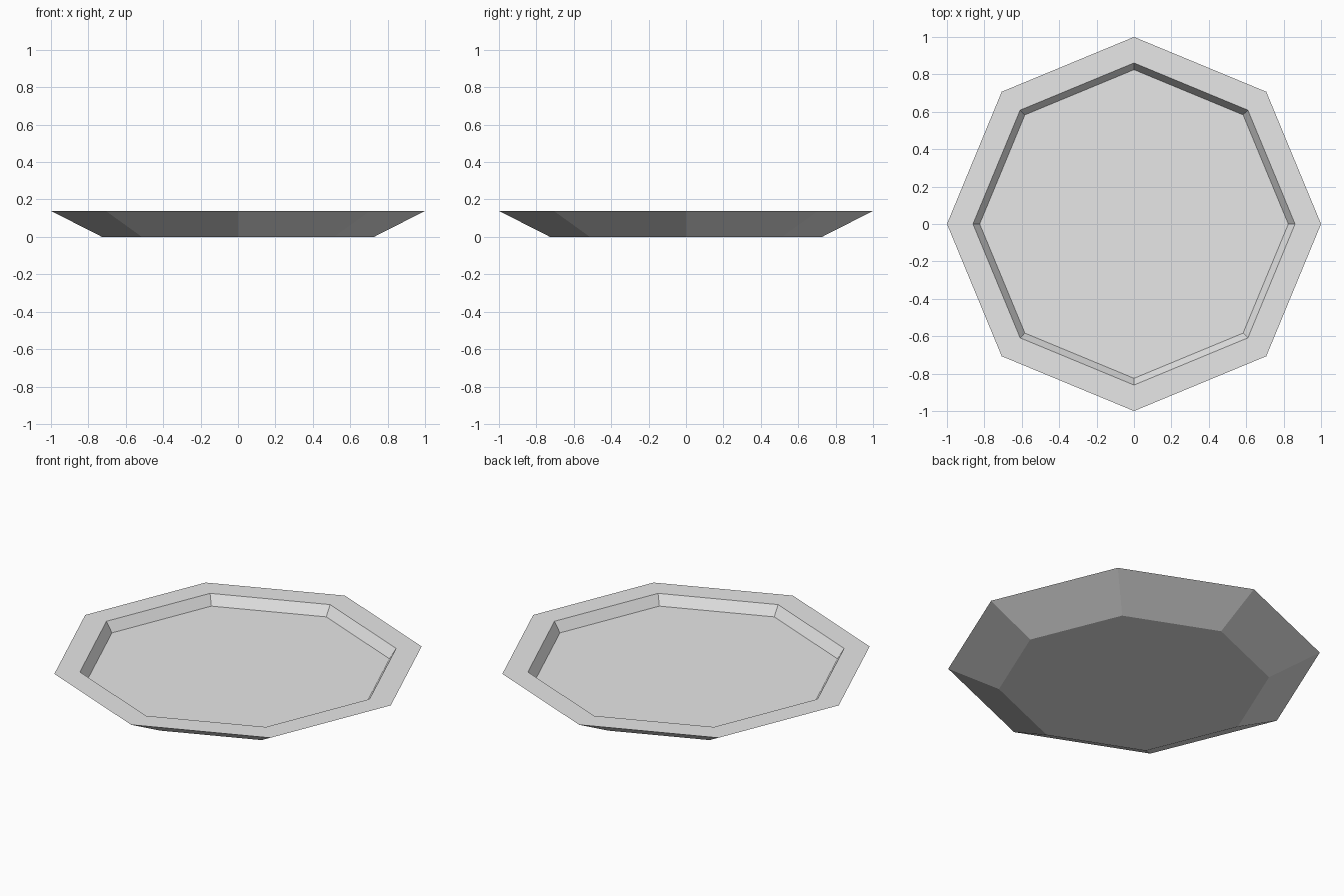
import bpy, bmesh, math

cube = bpy.data.objects.get("Cube")
if cube:
    bpy.data.objects.remove(cube, do_unlink=True)

SIDES = 8
# Profile (radius, height) from the foot, over the rim, down to the dish floor
PROFILE = [(0.727, 0.0), (1.0, 0.139), (0.861, 0.139), (0.825, 0.08)]

# Single grey material
grey = bpy.data.materials.new("light grey")
grey.use_nodes = True
colour = (0.8, 0.8, 0.8, 1.0)
grey.diffuse_color = colour
grey.node_tree.nodes["Principled BSDF"].inputs["Base Color"].default_value = colour

# Octagonal plate: stacked rings joined by flat quads
bm = bmesh.new()
rings = []
for radius, z in PROFILE:
    angles = [2 * math.pi * i / SIDES for i in range(SIDES)]
    rings.append([bm.verts.new((radius * math.cos(a), radius * math.sin(a), z)) for a in angles])
for low, high in zip(rings, rings[1:]):
    for i in range(SIDES):
        j = (i + 1) % SIDES
        bm.faces.new((low[i], low[j], high[j], high[i]))

# Underside and dish floor
bm.faces.new(rings[0][::-1])
bm.faces.new(rings[-1])
bmesh.ops.recalc_face_normals(bm, faces=bm.faces)

mesh = bpy.data.meshes.new("plate")
bm.to_mesh(mesh)
bm.free()
mesh.materials.append(grey)
plate = bpy.data.objects.new("plate", mesh)
bpy.context.collection.objects.link(plate)
